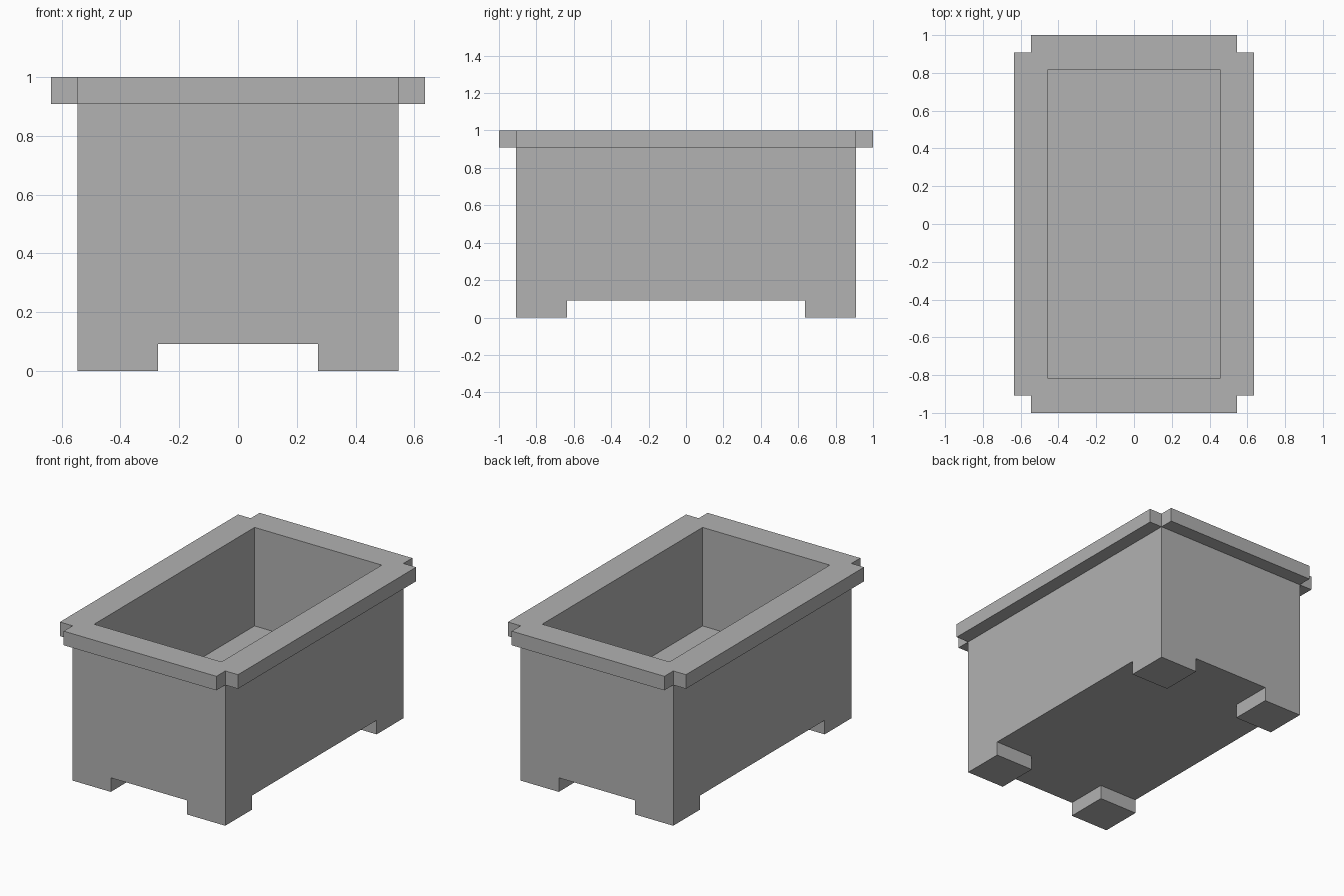
import bpy
import bmesh
from mathutils import Vector

cube = bpy.data.objects.get("Cube")
if cube:
    bpy.data.objects.remove(cube, do_unlink=True)

U = 1 / 11  # one module: the wall, lip and foot thickness

stone = bpy.data.materials.new("grey_stone")
stone.use_nodes = True
GREY = (0.445, 0.445, 0.445, 1)
stone.diffuse_color = GREY
stone.node_tree.nodes["Principled BSDF"].inputs["Base Color"].default_value = GREY


def make_box(name, low, high, hidden=None, edit=None):
    """Box between two corners in modules; drops the joint face that points along hidden."""
    low, high = Vector(low) * U, Vector(high) * U
    bm = bmesh.new()
    bmesh.ops.create_cube(bm, size=1)
    for v in bm.verts:
        v.co = (low + high) / 2 + v.co * (high - low)
    bm.normal_update()
    if hidden:
        joint = [f for f in bm.faces if f.normal.dot(Vector(hidden)) > 0.9]
        bmesh.ops.delete(bm, geom=joint, context="FACES")
    if edit:
        edit(bm)
    mesh = bpy.data.meshes.new(name)
    bm.to_mesh(mesh)
    bm.free()
    mesh.materials.append(stone)
    obj = bpy.data.objects.new(name, mesh)
    bpy.context.collection.objects.link(obj)
    return obj


def hollow(bm):
    """Inset the top by the wall thickness and sink it to the basin floor."""
    top = max(bm.faces, key=lambda f: f.calc_center_median().z)
    bmesh.ops.inset_region(bm, faces=[top], thickness=U, use_even_offset=True)
    result = bmesh.ops.extrude_discrete_faces(bm, faces=[top])
    floor = result["faces"][0]
    bmesh.ops.translate(bm, verts=floor.verts, vec=(0, 0, -7 * U))
    bmesh.ops.recalc_face_normals(bm, faces=bm.faces)


# Hollow basin
make_box("basin", (-6, -10, 1), (6, 10, 11), edit=hollow)

# Rim lips on the four sides, leaving the corners notched
make_box("front_lip", (-6, -11, 10), (6, -10, 11), hidden=(0, 1, 0))
make_box("back_lip", (-6, 10, 10), (6, 11, 11), hidden=(0, -1, 0))
make_box("left_lip", (6, -10, 10), (7, 10, 11), hidden=(-1, 0, 0))
make_box("right_lip", (-7, -10, 10), (-6, 10, 11), hidden=(1, 0, 0))

# Square feet under the corners
for side, x in (("left", 3), ("right", -6)):
    for end, y in (("front", -10), ("back", 7)):
        make_box(f"{end}_{side}_foot", (x, y, 0), (x + 3, y + 3, 1), hidden=(0, 0, 1))
